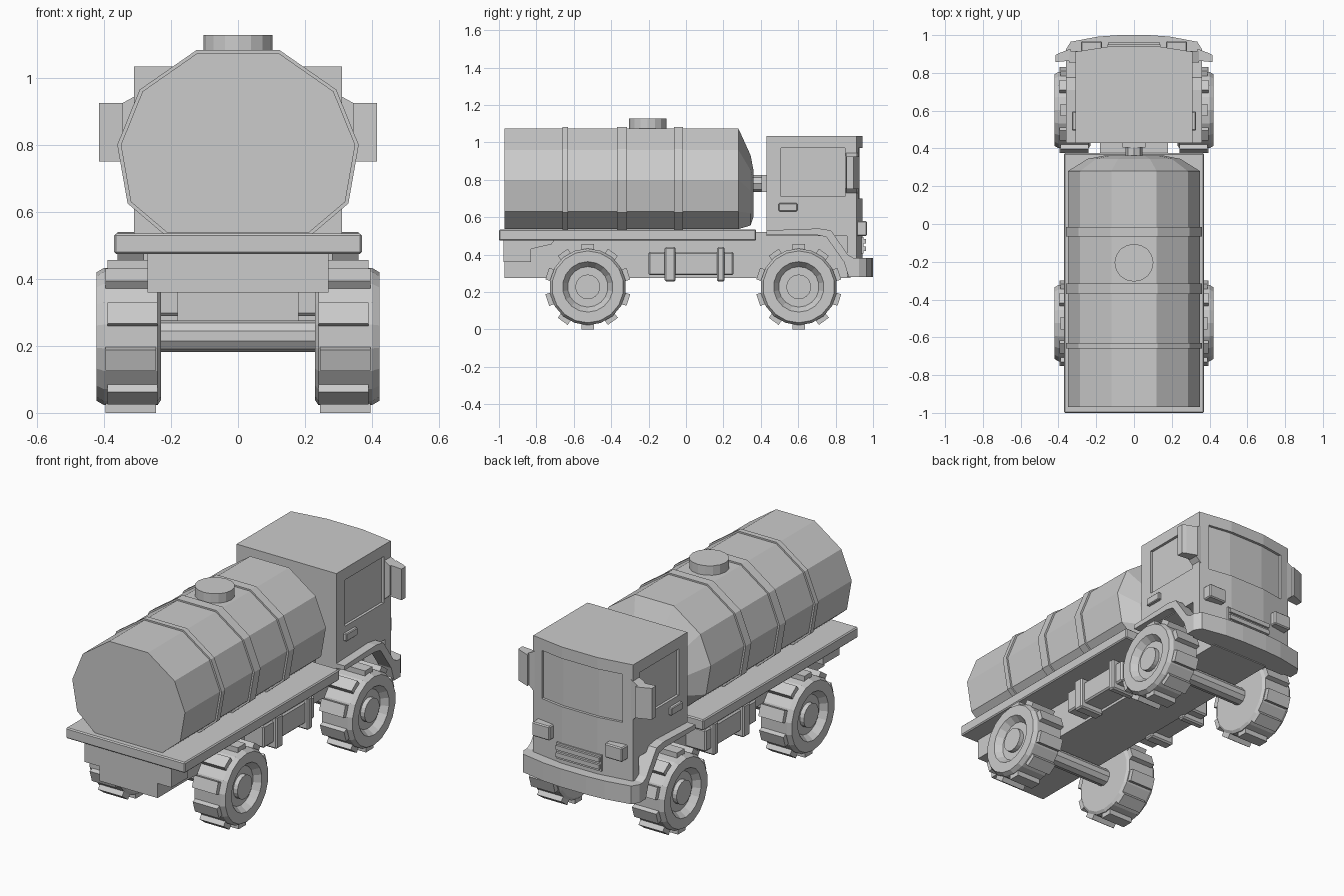
import bpy, bmesh, math
from mathutils import Matrix, Vector

if "Cube" in bpy.data.objects:
    bpy.data.objects.remove(bpy.data.objects["Cube"])


def make(name, bm, mirror=False):
    bmesh.ops.recalc_face_normals(bm, faces=bm.faces)
    me = bpy.data.meshes.new(name)
    bm.to_mesh(me)
    bm.free()
    ob = bpy.data.objects.new(name, me)
    bpy.context.collection.objects.link(ob)
    if mirror:
        ob.modifiers.new("Mirror", 'MIRROR').use_mirror_merge = False
    return ob


def loft(name, rings, mirror=False):
    """Skin a list of equal-length rings and cap both ends."""
    bm = bmesh.new()
    vs = [[bm.verts.new(p) for p in r] for r in rings]
    n = len(rings[0])
    for a, b in zip(vs, vs[1:]):
        for i in range(n):
            bm.faces.new((a[i], a[(i + 1) % n], b[(i + 1) % n], b[i]))
    bm.faces.new(vs[0])
    bm.faces.new(vs[-1])
    return make(name, bm, mirror)


def prism(name, pts, lo, hi, axis, mirror=False):
    """Extrude a 2D outline along x (y,z pts), y (x,z pts) or z (x,y pts)."""
    put = {'x': lambda p, t: (t, p[0], p[1]),
           'y': lambda p, t: (p[0], t, p[1]),
           'z': lambda p, t: (p[0], p[1], t)}[axis]
    return loft(name, [[put(p, t) for p in pts] for t in (lo, hi)], mirror)


def box(name, x, y, z, mirror=False, bevel=0):
    ob = prism(name, [(x[0], y[0]), (x[1], y[0]), (x[1], y[1]), (x[0], y[1])], z[0], z[1], 'z', mirror)
    if bevel:
        b = ob.modifiers.new("Bevel", 'BEVEL')
        b.width, b.segments = bevel, 1
    return ob


def lathe(name, profile, cy, cz, n, mirror=False):
    """Turn (x, radius) profile around an axis parallel to x."""
    angs = [2 * math.pi * (i + .5) / n for i in range(n)]
    return loft(name, [[(x, cy + r * math.cos(a), cz + r * math.sin(a)) for a in angs]
                       for x, r in profile], mirror)


# chassis, load bed and rear end
box("chassis", (-.18, .18), (-.97, .88), (.275, .52))
box("bed", (-.37, .37), (-1, .375), (.475, .535), bevel=.006)
box("rear_block", (-.27, .27), (-.975, -.83), (.36, .48))
prism("rear_bracket", [(-.83, .48), (-.83, .43), (-.72, .455), (-.7, .48)], .18, .27, 'x', True)

# tank: ten-sided shell with a domed front end
half = [(.12, 1.075), (.285, .96), (.35, .80), (.32, .63), (.21, .537)]
outline = half + [(-x, z) for x, z in reversed(half)]


def tank_ring(y, s=1.0, cz=.60):
    return [(x * s, y, cz + (z - cz) * s) for x, z in outline]


loft("tank", [tank_ring(-.97), tank_ring(.28), tank_ring(.345, .7), tank_ring(.362, .45, .66)])
for lo, hi in ((-.66, -.63), (-.37, -.315), (-.065, -.015)):
    loft("tank_strap", [tank_ring(lo, 1.03, .79), tank_ring(hi, 1.03, .79)])

# filler hatch
ring = [(.103 * math.cos(k * math.pi / 8), -.205 + .1 * math.sin(k * math.pi / 8)) for k in range(16)]
prism("hatch", ring, 1.05, 1.128, 'z')

# coupling between tank and cab
lathe_pts = [(.045 * math.cos(k * math.pi / 4), .78 + .045 * math.sin(k * math.pi / 4)) for k in range(8)]
prism("coupling_pipe", lathe_pts, .34, .44, 'y')
box("coupling_plate", (-.06, .06), (.405, .44), (.735, .825))

# cab with slightly bowed front
front = [(.31, .912), (.11, .943), (-.11, .943), (-.31, .912)]
cab = prism("cab", [(-.31, .43), (.31, .43)] + front, .50, 1.035, 'z')
prism("cab_nose", [(.31, .86)] + front + [(-.31, .86)], .28, .51, 'z')
cutters = [
    box("side_window_cutter", (.295, .4), (.507, .85), (.71, .97), True),
    prism("windscreen_cutter", [(-.25, .907), (-.11, .928), (.11, .928), (.25, .907), (.25, 1.1), (-.25, 1.1)],
          .70, .97, 'z')]
for c in cutters:
    c.hide_render = True
    c.display_type = 'WIRE'
    m = cab.modifiers.new("Window", 'BOOLEAN')
    m.operation, m.object, m.solver = 'DIFFERENCE', c, 'EXACT'

# cab details
box("door_handle", (.30, .328), (.495, .595), (.632, .675), True, .004)
prism("mirror", [(.335, .865), (.415, .857), (.415, .895), (.395, .905), (.335, .928)], .75, .925, 'z', True)
prism("mirror_arm", [(.30, .72), (.345, .76), (.345, .925), (.30, .95)], .855, .915, 'y', True)
box("headlight", (.17, .28), (.90, .968), (.50, .58), True, .006)
box("grille", (-.14, .14), (.92, .95), (.405, .495))
for z in (.42, .46):
    box("grille_slat", (-.135, .135), (.94, .963), (z, z + .025))

# bumper and wheel arches
prism("bumper", [(-.36, .87), (.36, .87), (.36, .925), (.335, .965), (.19, .992), (.08, 1.0),
                 (-.08, 1.0), (-.19, .992), (-.335, .965), (-.36, .925)], .28, .382, 'z')
prism("wheel_arch", [(.43, .505), (.70, .505), (.75, .495), (.845, .36), (.87, .28), (.90, .28),
                     (.90, .38), (.865, .40), (.775, .53), (.71, .54), (.43, .53)], .28, .36, 'x', True)

# side fuel tanks with straps
box("fuel_tank", (.17, .30), (-.2, .255), (.29, .415), True, .008)
for lo, hi in ((-.115, -.055), (.165, .207)):
    box("fuel_tank_strap", (.17, .32), (lo, hi), (.257, .44), True, .008)

# wheels, axles and tread lugs
tyre = [(.23, .19), (.24, .205), (.40, .205), (.422, .192), (.422, .135), (.385, .108),
        (.385, .066), (.41, .066), (.41, .05)]
for cy in (-.525, .603):
    lathe("wheel", tyre, cy, .228, 18, True)
    lathe("axle", [(-.25, .048), (.25, .048)], cy, .23, 10)
    bm = bmesh.new()
    for k in range(10):
        shift = .315 if k % 2 else .32
        m = (Matrix.Translation((shift, cy, .228)) @ Matrix.Rotation(2 * math.pi * k / 10, 4, 'X')
             @ Matrix.Translation((0, 0, -.209)) @ Matrix.Diagonal((.15, .065, .038, 1)))
        bmesh.ops.create_cube(bm, size=1, matrix=m)
    make("tread_lugs", bm, True)
